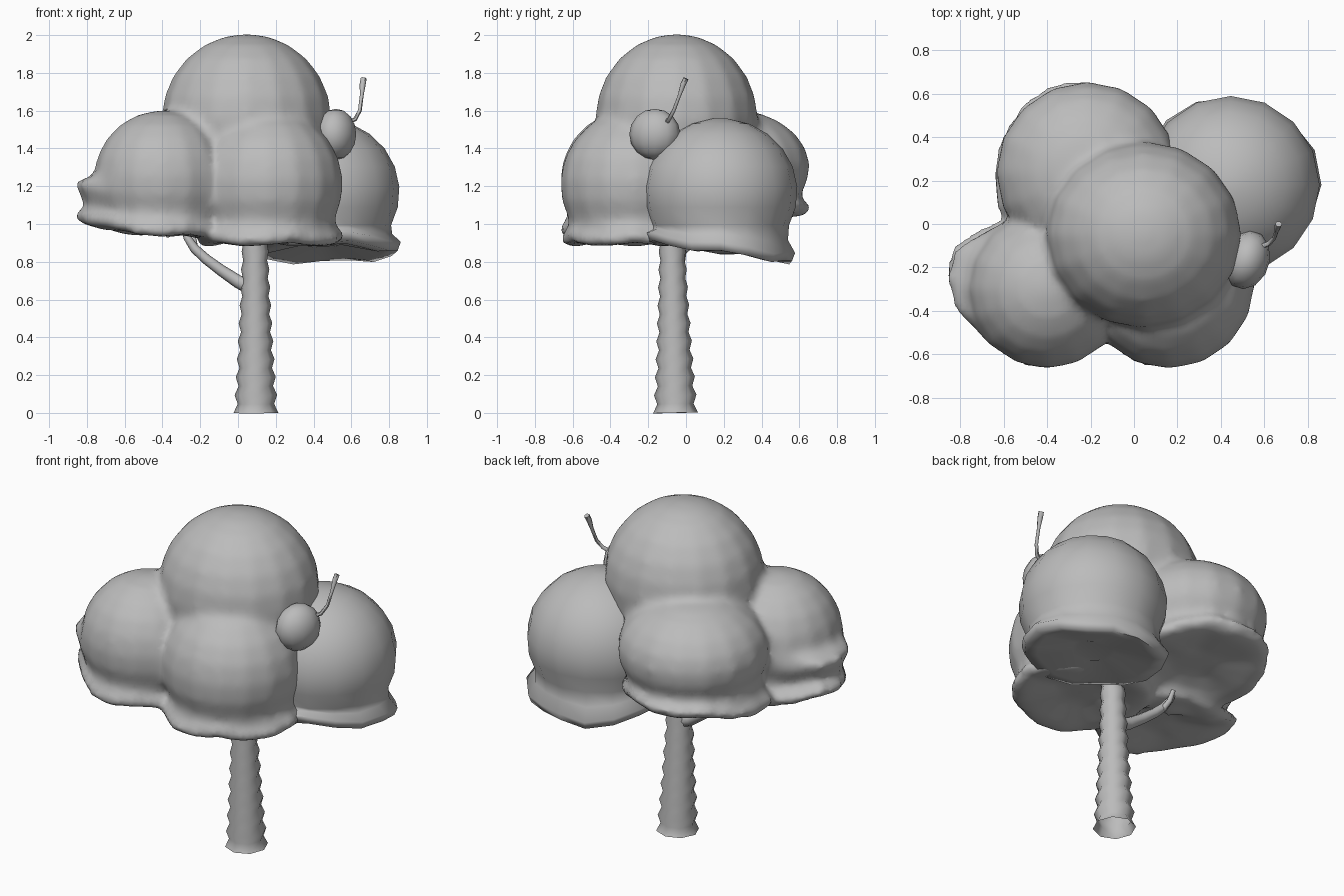
import bpy, bmesh, math, random
from mathutils import Vector

random.seed(4)
if "Cube" in bpy.data.objects:
    bpy.data.objects.remove(bpy.data.objects["Cube"], do_unlink=True)

grey = bpy.data.materials.new("plain grey")
grey.use_nodes = True
grey.diffuse_color = (0.5, 0.5, 0.5, 1)
grey.node_tree.nodes["Principled BSDF"].inputs["Base Color"].default_value = (0.5, 0.5, 0.5, 1)


def finish(bm, name, angle=50):
    bmesh.ops.recalc_face_normals(bm, faces=bm.faces)
    mesh = bpy.data.meshes.new(name)
    bm.to_mesh(mesh)
    bm.free()
    mesh.materials.append(grey)
    obj = bpy.data.objects.new(name, mesh)
    bpy.context.collection.objects.link(obj)
    bpy.ops.object.select_all(action="DESELECT")
    obj.select_set(True)
    bpy.context.view_layer.objects.active = obj
    bpy.ops.object.shade_smooth_by_angle(angle=math.radians(angle))
    return obj


def skin(bm, rings, open_start=False):
    """Bridge successive rings and cap the ends."""
    for a, b in zip(rings, rings[1:]):
        n = len(a)
        for i in range(n):
            j = (i + 1) % n
            bm.faces.new((a[i], a[j], b[j], b[i]))
    if not open_start:
        bm.faces.new(rings[0])
    bm.faces.new(rings[-1])


def scoop(bm, centre, radius, base, squash=1, tilt=(0, 0), lean=(0, 0), sides=16):
    """Rounded dome that ends in a wavy rim with a hollowed underside."""
    cx, cy, cz = centre
    phase = random.uniform(0, 6)
    rows = [(math.sin(a) * radius, cz + math.cos(a) * radius * squash, 0)
            for a in (math.radians(d) for d in (6, 22, 38, 54, 70, 86, 102, 117))]
    rows += [(radius * 0.89, base + 0.10, 0.6), (radius * 0.99, base + 0.055, 1),
             (radius * 0.95, base + 0.01, 1), (radius * 0.78, base + 0.01, 0.9),
             (radius * 0.3, base + 0.05, 0.5)]
    rings = []
    for r, z, rim in rows:
        ring = []
        for i in range(sides):
            a = math.tau * i / sides
            c, s = math.cos(a), math.sin(a)
            push = max(0, c * lean[0] + s * lean[1])
            rr = r + rim * (push + 0.014 * math.sin(3 * a + phase))
            dz = rim * (rr * (c * tilt[0] + s * tilt[1]) + 0.013 * math.sin(5 * a + phase))
            ring.append(bm.verts.new((cx + rr * c, cy + rr * s, z + dz)))
        rings.append(ring)
    skin(bm, rings)


def tube(bm, path, radii, sides=8, open_start=False):
    pts = [Vector(p) for p in path]
    rings = []
    for k, p in enumerate(pts):
        way = (pts[min(k + 1, len(pts) - 1)] - pts[max(k - 1, 0)]).normalized()
        u = way.cross(Vector((0, 1, 0))).normalized()
        v = way.cross(u)
        rings.append([bm.verts.new(p + radii[k] * (math.cos(t) * u + math.sin(t) * v))
                      for t in (math.tau * i / sides for i in range(sides))])
    skin(bm, rings, open_start)


# Foliage: four scoops melted together
bm = bmesh.new()
scoop(bm, (0.16, -0.27, 1.21), 0.398, 0.88)
scoop(bm, (-0.40, -0.30, 1.235), 0.367, 0.93, tilt=(-0.05, 0))
for v in bm.verts:
    # raised flare of the side rim
    if v.co.x < -0.62 and v.co.z < 1.19:
        out = min(1, (-0.62 - v.co.x) / 0.12)
        v.co += Vector((-0.11, 0.05, 0.06)) * out
scoop(bm, (-0.215, 0.235, 1.30), 0.422, 0.985, squash=0.73, tilt=(0, 0.16), lean=(-0.03, 0))
ball = bmesh.ops.create_uvsphere(bm, u_segments=16, v_segments=12, radius=0.452)["verts"]
for v in ball:
    v.co.y *= 0.955
    v.co += Vector((0.045, -0.05, 1.555))
foliage = finish(bm, "foliage", 80)
melt = foliage.modifiers.new("melt", "REMESH")
melt.mode = "VOXEL"
melt.voxel_size = 0.025
melt.use_smooth_shade = True
soften = foliage.modifiers.new("soften", "SMOOTH")
soften.factor = 0.5
soften.iterations = 7

# Separate side scoop
bm = bmesh.new()
scoop(bm, (0.445, 0.18, 1.17), 0.41, 0.84, squash=0.95, tilt=(0, -0.14))
finish(bm, "side_foliage", 80)

# Ridged trunk, open at the foot
bm = bmesh.new()
path, radii = [], []
for k in range(21):
    t = k / 20
    path.append((0.095 - 0.005 * t, -0.055 - 0.02 * t, 0.95 * t))
    ridge = 0.010 * (1 - 0.6 * t) * (1 if k % 2 == 0 else -1)
    radii.append(0.065 + 0.044 * (1 - t) ** 1.4 + ridge)
tube(bm, path, radii, open_start=True)
finish(bm, "trunk", 60)

# Branch with a small forked tip
bm = bmesh.new()
tube(bm, [(0.07, -0.06, 0.67), (0.0, -0.05, 0.695), (-0.09, -0.04, 0.755), (-0.17, -0.03, 0.815),
          (-0.23, -0.02, 0.87), (-0.27, -0.01, 0.93), (-0.28, 0.0, 0.98)],
     [0.047, 0.035, 0.03, 0.027, 0.025, 0.02, 0.017])
tube(bm, [(-0.22, -0.02, 0.85), (-0.23, 0.03, 0.89), (-0.24, 0.05, 0.95)], [0.018, 0.016, 0.013])
finish(bm, "branch", 60)

# Cherry, slightly swollen along one diagonal, and its stem
bm = bmesh.new()
bmesh.ops.create_uvsphere(bm, u_segments=12, v_segments=8, radius=0.135)
for v in bm.verts:
    v.co.x = 0.8 * v.co.x + 0.12 * v.co.y
    v.co += Vector((0.518, -0.165, 1.475))
finish(bm, "cherry", 80)

bm = bmesh.new()
tube(bm, [(0.57, -0.11, 1.53), (0.62, -0.09, 1.555), (0.645, -0.065, 1.60), (0.655, -0.035, 1.68),
          (0.66, -0.015, 1.74), (0.665, 0.0, 1.77)],
     [0.012, 0.011, 0.010, 0.010, 0.016, 0.016], sides=6)
finish(bm, "cherry_stem", 60)
